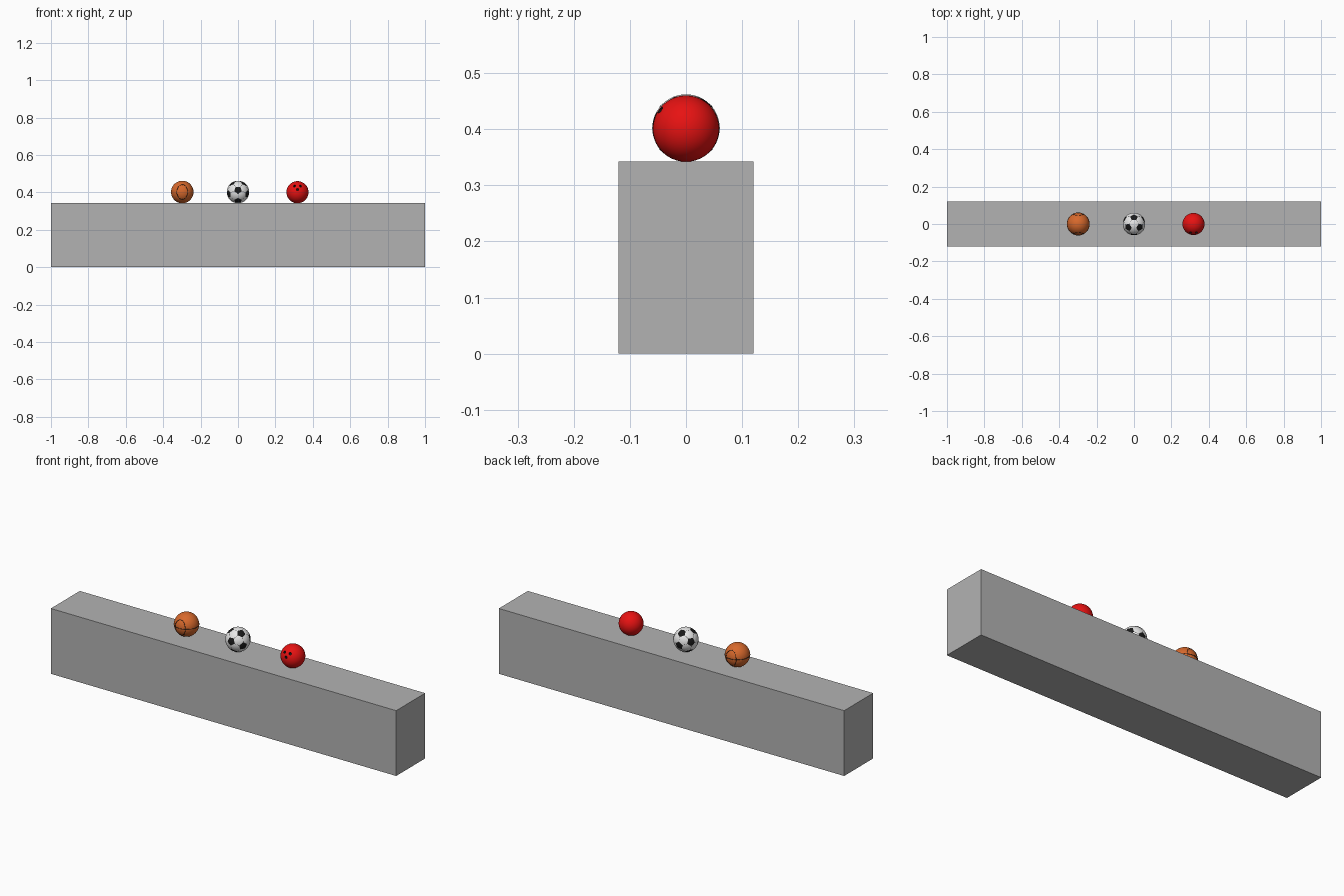
import bpy, bmesh, math
from mathutils import Vector, Matrix

if "Cube" in bpy.data.objects:
    bpy.data.objects.remove(bpy.data.objects["Cube"])

TOP, R = 0.342, 0.06


def material(name, rgb):
    m = bpy.data.materials.new(name)
    m.diffuse_color = (*rgb, 1)
    m.use_nodes = True
    m.node_tree.nodes["Principled BSDF"].inputs["Base Color"].default_value = m.diffuse_color
    return m


grey = material("grey", (0.45, 0.45, 0.45))
orange = material("orange", (0.68, 0.14, 0.025))
white = material("white", (0.80, 0.80, 0.80))
black = material("black", (0.01, 0.01, 0.01))
red = material("red", (0.80, 0.006, 0.006))


def add(name, bm, mats, loc, smooth=True):
    me = bpy.data.meshes.new(name)
    bm.to_mesh(me)
    bm.free()
    for m in mats:
        me.materials.append(m)
    for p in me.polygons:
        p.use_smooth = smooth
    ob = bpy.data.objects.new(name, me)
    ob.location = loc
    bpy.context.collection.objects.link(ob)
    return ob


def sphere(name, mat, loc, r):
    bm = bmesh.new()
    bmesh.ops.create_uvsphere(bm, u_segments=48, v_segments=32, radius=r)
    return add(name, bm, [mat], loc)


# Long shelf block
bm = bmesh.new()
bmesh.ops.create_cube(bm, size=1, matrix=Matrix.Diagonal((2, 0.24, TOP, 1)))
add("shelf_block", bm, [grey], (0, 0, TOP / 2), smooth=False)

# Basketball with thin raised seams
b_loc = Vector((-0.298, 0, TOP + R))
sphere("basketball", orange, b_loc, R)


def seam(name, direction):
    cu = bpy.data.curves.new(name, 'CURVE')
    cu.dimensions = '3D'
    cu.bevel_depth = 0.0012
    cu.bevel_resolution = 1
    n = 64
    sp = cu.splines.new('POLY')
    sp.points.add(n - 1)
    sp.use_cyclic_u = True
    for i, p in enumerate(sp.points):
        p.co = (*(direction(math.tau * i / n).normalized() * R), 1)
    cu.materials.append(black)
    ob = bpy.data.objects.new(name, cu)
    ob.location = b_loc
    bpy.context.collection.objects.link(ob)


def oval(side):
    return lambda t: Vector((0.40 * math.cos(t), side * 0.72, 0.62 * math.sin(t)))


seam("basketball_front_seam", oval(-1))
seam("basketball_back_seam", oval(1))
seam("basketball_middle_seam", lambda t: Vector((math.cos(t), math.sin(t), 0)))

# Soccer ball: truncated icosahedron, black pentagons, thin seams, rounded out
bm = bmesh.new()
bmesh.ops.create_icosphere(bm, subdivisions=1, radius=1)
bm.faces.ensure_lookup_table()
up = max(bm.faces, key=lambda f: f.normal.z)
n = up.normal.copy()
bm.transform(n.rotation_difference(Vector((0, 0, 1))).to_matrix().to_4x4())
bm.normal_update()
corner = max(bm.verts, key=lambda v: v.co.z if v.co.z < 0.5 else -1)
turn = -math.pi / 2 - math.atan2(corner.co.y, corner.co.x)
bm.transform(Matrix.Rotation(turn, 4, 'Z'))   # one pentagon faces the front
corners = [v.co.copy() for v in bm.verts]
bmesh.ops.bevel(bm, geom=bm.verts[:], offset=33.3333, offset_type='PERCENT',
                segments=1, profile=0.5, affect='VERTICES')
bmesh.ops.remove_doubles(bm, verts=bm.verts[:], dist=0.01)
panels = bm.faces[:]
seams = set(bmesh.ops.inset_individual(bm, faces=panels, thickness=0.01)["faces"])
for f in bm.faces:
    c = f.calc_center_median().normalized()
    pent = max(c.dot(k.normalized()) for k in corners) > 0.98
    f.material_index = 1 if (f in seams or pent) else 0
bmesh.ops.poke(bm, faces=[f for f in bm.faces if f not in seams])
bmesh.ops.triangulate(bm, faces=bm.faces[:])
bmesh.ops.subdivide_edges(bm, edges=bm.edges[:], cuts=4, use_grid_fill=True)
for v in bm.verts:
    v.co = v.co.normalized() * R
bmesh.ops.recalc_face_normals(bm, faces=bm.faces[:])
add("soccer_ball", bm, [white, black], (0, 0, TOP + R))

# Bowling ball with three drilled finger holes
r = 0.059
k_loc = Vector((0.318, 0, TOP + r))
ball = sphere("bowling_ball", red, k_loc, r)
bm = bmesh.new()
for x, z in ((-0.27, 0.56), (0.27, 0.56), (0, 0.24)):
    d = Vector((x, -math.sqrt(1 - x * x - z * z), z))
    m = Matrix.Translation(d * r) @ d.to_track_quat('Z', 'Y').to_matrix().to_4x4()
    bmesh.ops.create_cone(bm, cap_ends=True, segments=20, radius1=0.0065,
                          radius2=0.0065, depth=0.03, matrix=m)
cutter = add("finger_hole_cutter", bm, [black], k_loc, smooth=False)
cutter.hide_render = True
cutter.hide_set(True)
mod = ball.modifiers.new("finger_holes", 'BOOLEAN')
mod.object = cutter
mod.operation = 'DIFFERENCE'
mod.solver = 'EXACT'
mod.material_mode = 'TRANSFER'
